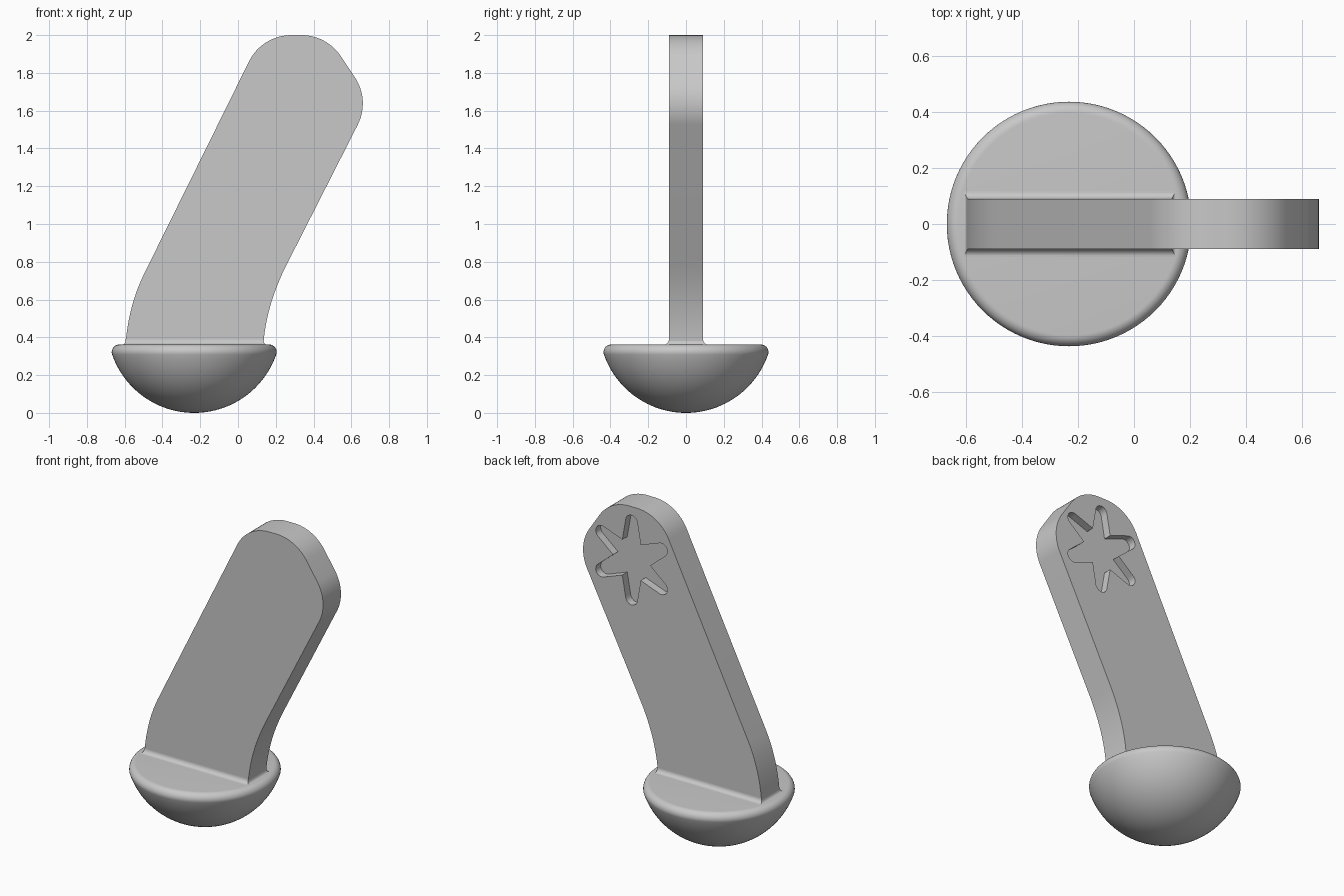
import bpy
import bmesh
from math import sin, cos, pi, radians, tan, asin
from mathutils import Vector

if "Cube" in bpy.data.objects:
    bpy.data.objects.remove(bpy.data.objects["Cube"], do_unlink=True)

grey = bpy.data.materials.new("plain_grey")
grey.use_nodes = True
GREY = (0.58, 0.58, 0.58, 1)
grey.diffuse_color = GREY
grey.node_tree.nodes["Principled BSDF"].inputs["Base Color"].default_value = GREY

FOOT_X, FOOT_TOP, HALF = -0.232, 0.362, 0.09


def finish(bm, name):
    bmesh.ops.recalc_face_normals(bm, faces=bm.faces)
    mesh = bpy.data.meshes.new(name)
    bm.to_mesh(mesh)
    bm.free()
    mesh.materials.append(grey)
    obj = bpy.data.objects.new(name, mesh)
    bpy.context.collection.objects.link(obj)
    return obj


def smooth(obj):
    bpy.ops.object.select_all(action="DESELECT")
    obj.select_set(True)
    bpy.context.view_layer.objects.active = obj
    bpy.ops.object.shade_smooth_by_angle(angle=radians(30))


def prism(name, outline, y0, y1):
    """Extrude an x-z outline along y."""
    bm = bmesh.new()
    face = bm.faces.new([bm.verts.new((p[0], y0, p[1])) for p in outline])
    out = bmesh.ops.extrude_face_region(bm, geom=[face])
    moved = [v for v in out["geom"] if isinstance(v, bmesh.types.BMVert)]
    bmesh.ops.translate(bm, verts=moved, vec=(0, y1 - y0, 0))
    return finish(bm, name)


def fillet(a, b, c, radius, steps=12):
    """Arc that rounds corner b between a and c."""
    a, b, c = Vector(a), Vector(b), Vector(c)
    u, v = (a - b).normalized(), (c - b).normalized()
    half = u.angle(v) / 2
    centre = b + (u + v).normalized() * radius / sin(half)
    start = b + u * radius / tan(half) - centre
    end = b + v * radius / tan(half) - centre
    sweep = start.angle(end)
    return [centre + (start * sin((1 - i / steps) * sweep)
                      + end * sin(i / steps * sweep)) / sin(sweep)
            for i in range(steps + 1)]


def bend(a, b, c, steps=12):
    """Quadratic curve from a to c, pulled towards b."""
    a, b, c = Vector(a), Vector(b), Vector(c)
    return [a * (1 - t) ** 2 + b * 2 * t * (1 - t) + c * t * t
            for t in (i / steps for i in range(steps + 1))]


# Domed foot: spherical underside, rounded rim, flat top
R, RIM = 0.46, 0.04
rim_z = FOOT_TOP - RIM
rim_start = asin((rim_z - R) / (R - RIM))
rim_r = (R - RIM) * cos(rim_start)
profile = [(R * cos(a), R + R * sin(a)) for a in
           (-pi / 2 + (rim_start + pi / 2) * i / 24 for i in range(24))]
profile += [(rim_r + RIM * cos(a), rim_z + RIM * sin(a)) for a in
            (rim_start + (pi / 2 - rim_start) * i / 12 for i in range(13))]
profile.append((0, FOOT_TOP))
bm = bmesh.new()
verts = [bm.verts.new((r, 0, z)) for r, z in profile]
edges = [bm.edges.new(pair) for pair in zip(verts, verts[1:])]
bmesh.ops.spin(bm, geom=verts + edges, cent=(0, 0, 0), axis=(0, 0, 1),
               angle=2 * pi, steps=96, use_duplicate=False)
bmesh.ops.remove_doubles(bm, verts=bm.verts, dist=0.0001)
bmesh.ops.translate(bm, verts=bm.verts, vec=(FOOT_X, 0, 0))
smooth(finish(bm, "domed_foot"))

# Leaning arm with a rounded head and a curved lower end
low_left, low_right = (-0.50, 0.73), (0.25, 0.77)
corners = [low_left, (0.127, 2.0), (0.47, 2.0), (0.70, 1.655), low_right]
outline = [Vector((-0.595, 0.33))]
outline += bend((-0.595, 0.37), (-0.578, 0.57), low_left)
for a, b, c in zip(corners, corners[1:], corners[2:]):
    outline += fillet(a, b, c, 0.25)
outline += bend(low_right, (0.15, 0.565), (0.135, 0.37))
outline.append(Vector((0.135, 0.33)))
arm = prism("leaning_arm", outline, -HALF, HALF)

# Six-pointed recess cut in the back of the head
CX, CZ, TIP, TIP_R, NOTCH = 0.32, 1.66, 0.285, 0.042, 0.13
star = []
for k in range(6):
    turn = radians(30 + 60 * k)
    for i in range(9):
        a = -pi / 2 + pi * i / 8
        px, pz = TIP - TIP_R + TIP_R * cos(a), TIP_R * sin(a)
        star.append((CX + px * cos(turn) - pz * sin(turn),
                     CZ + px * sin(turn) + pz * cos(turn)))
    mid = turn + radians(30)
    star.append((CX + NOTCH * cos(mid), CZ + NOTCH * sin(mid)))
cutter = prism("star_cutter", star, HALF - 0.05, HALF + 0.05)
cutter.hide_render = True
cut = arm.modifiers.new("star_recess", "BOOLEAN")
cut.object, cut.operation, cut.solver = cutter, "DIFFERENCE", "EXACT"
bpy.context.view_layer.objects.active = arm
bpy.ops.object.modifier_apply(modifier=cut.name)
bpy.data.objects.remove(cutter, do_unlink=True)
smooth(arm)

# Small concave fillet where the arm meets the foot
bm = bmesh.new()
rings = []
FLARE, STEPS = 0.028, 8
for i in range(STEPS + 1):
    a = pi / 2 * i / STEPS
    off, z = FLARE * (1 - sin(a)), FOOT_TOP + FLARE * (1 - cos(a))
    x0, x1, y = -0.595 - off / 2, 0.135 + off / 2, HALF + off
    rings.append([bm.verts.new((px, py, z)) for px, py in
                  ((x0, -y), (x1, -y), (x1, y), (x0, y))])
for lower, upper in zip(rings, rings[1:]):
    for j in range(4):
        k = (j + 1) % 4
        bm.faces.new((lower[j], lower[k], upper[k], upper[j]))
smooth(finish(bm, "base_fillet"))
